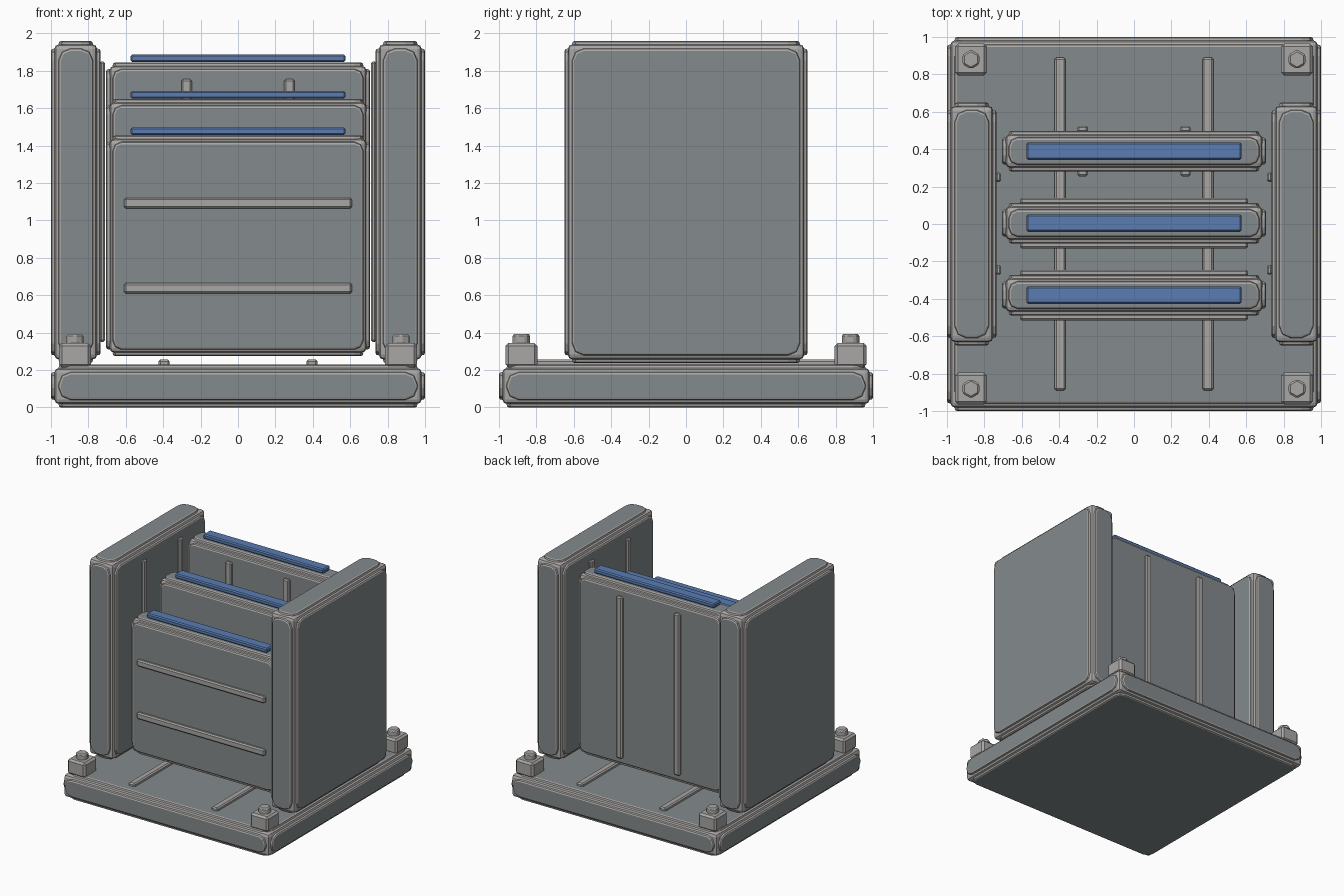
import bpy, bmesh, math
from mathutils import Vector

if "Cube" in bpy.data.objects:
    bpy.data.objects.remove(bpy.data.objects["Cube"])


def material(name, rgb):
    m = bpy.data.materials.new(name)
    m.diffuse_color = (*rgb, 1)
    m.use_nodes = True
    m.node_tree.nodes["Principled BSDF"].inputs["Base Color"].default_value = m.diffuse_color
    return m


TRIM = material("light_grey_trim", (0.40, 0.39, 0.38))
PANEL = material("dark_grey_panel", (0.23, 0.255, 0.265))
BLUE = material("blue_strip", (0.10, 0.20, 0.44))


def finish(bm, name, *mats):
    bmesh.ops.recalc_face_normals(bm, faces=bm.faces[:])
    me = bpy.data.meshes.new(name)
    bm.to_mesh(me)
    bm.free()
    for m in mats:
        me.materials.append(m)
    ob = bpy.data.objects.new(name, me)
    bpy.context.collection.objects.link(ob)
    return ob


def bevelled_cube(lo, hi, bevel, segments=1):
    lo, hi = Vector(lo), Vector(hi)
    bm = bmesh.new()
    bmesh.ops.create_cube(bm, size=1)
    for v in bm.verts:
        v.co = (lo + hi) / 2 + v.co * (hi - lo)
    bmesh.ops.bevel(bm, geom=bm.edges[:], offset=bevel, segments=segments,
                    profile=0.5, affect='EDGES')
    return bm


def box(name, lo, hi, mat, bevel=0.01):
    return finish(bevelled_cube(lo, hi, bevel), name, mat)


def rounded_rect(a, b, r):
    """Rectangle outline with two-step rounded corners."""
    pts = []
    for k, (sx, sy) in enumerate(((1, 1), (-1, 1), (-1, -1), (1, -1))):
        for s in range(3):
            t = math.radians(90 * k + 45 * s)
            pts.append((sx * (a - r) + r * math.cos(t),
                        sy * (b - r) + r * math.sin(t)))
    return pts


def armoured_box(name, lo, hi, lift=0.018, inset=0.054, corner=0.05):
    """Bevelled light core with a raised dark plate on each of its six sides."""
    lo, hi = Vector(lo), Vector(hi)
    mid, half = (lo + hi) / 2, (hi - lo) / 2
    pad = Vector((lift,) * 3)
    bm = bevelled_cube(lo + pad, hi - pad, 0.026, 2)
    for axis in range(3):
        u, v = (axis + 1) % 3, (axis + 2) % 3
        a, b = half[u] - inset, half[v] - inset
        r = min(corner, a * 0.9, b * 0.9)
        for sign in (-1, 1):
            rings = []
            # foot of the plate, its shoulder, and the smaller dark face
            for grow, depth in ((0.014, lift + 0.002), (0.01, 0.005), (0, 0)):
                ring = []
                for p, q in rounded_rect(a + grow, b + grow, r + grow):
                    co = mid.copy()
                    co[axis] += sign * (half[axis] - depth)
                    co[u] += p
                    co[v] += q
                    ring.append(bm.verts.new(co))
                rings.append(ring)
            for low, top in zip(rings, rings[1:]):
                n = len(low)
                for i in range(n):
                    j = (i + 1) % n
                    bm.faces.new((low[i], low[j], top[j], top[i]))
            bm.faces.new(rings[-1]).material_index = 1
            # closed foot, hidden in the core
            bm.faces.new(rings[0][::-1])
    return finish(bm, name, TRIM, PANEL)


# Base slab with two floor ribs
armoured_box("base", (-1, -1, 0), (1, 1, 0.23))
for s in (-1, 1):
    box("base_rib", (s * 0.395 - 0.03, -0.89, 0.22),
        (s * 0.395 + 0.03, 0.89, 0.256), TRIM)

# Corner blocks with hexagonal bolts
for sx in (-1, 1):
    for sy in (-1, 1):
        x, y = sx * 0.872, sy * 0.88
        box("corner_block", (x - 0.085, y - 0.085, 0.215),
            (x + 0.085, y + 0.085, 0.345), TRIM, 0.016)
        bm = bmesh.new()
        bmesh.ops.create_cone(bm, cap_ends=True, segments=6, radius1=0.052,
                              radius2=0.052, depth=0.06)
        bmesh.ops.bevel(bm, geom=bm.edges[:], offset=0.01, segments=1,
                        affect='EDGES')
        bmesh.ops.translate(bm, verts=bm.verts[:], vec=(x, y, 0.362))
        finish(bm, "corner_bolt", TRIM)

# Side walls with vertical guide ribs on the inner face
for s in (-1, 1):
    xs = sorted((s * 0.735, s * 1.0))
    armoured_box("side_wall", (xs[0], -0.65, 0.238), (xs[1], 0.65, 1.96))
    xs = sorted((s * 0.71, s * 0.74))
    for y in (-0.245, 0.25):
        box("wall_rib", (xs[0], y - 0.026, 0.35), (xs[1], y + 0.026, 1.85), TRIM)

# Three upright slabs stepping up to the back, each with a blue strip on top
BOTTOM = 0.275
for name, y, top in (("front", -0.38, 1.455), ("middle", 0.005, 1.65),
                     ("back", 0.39, 1.845)):
    armoured_box(name + "_slab", (-0.705, y - 0.108, BOTTOM),
                 (0.705, y + 0.108, top), inset=0.048, corner=0.035)
    box(name + "_strip", (-0.575, y - 0.047, top + 0.002),
        (0.575, y + 0.047, top + 0.042), BLUE, 0.009)
    centre, height = (BOTTOM + top) / 2, top - BOTTOM
    for side in (-1, 1):
        ys = sorted((y + side * 0.1, y + side * 0.135))
        for s in (-1, 1):
            if name == "back":      # upright ribs
                box("back_rib", (s * 0.275 - 0.028, ys[0], 0.36),
                    (s * 0.275 + 0.028, ys[1], 1.755), TRIM)
            else:                   # level ribs
                z = centre + s * 0.193 * height
                box(name + "_rib", (-0.61, ys[0], z - 0.028),
                    (0.61, ys[1], z + 0.028), TRIM)
